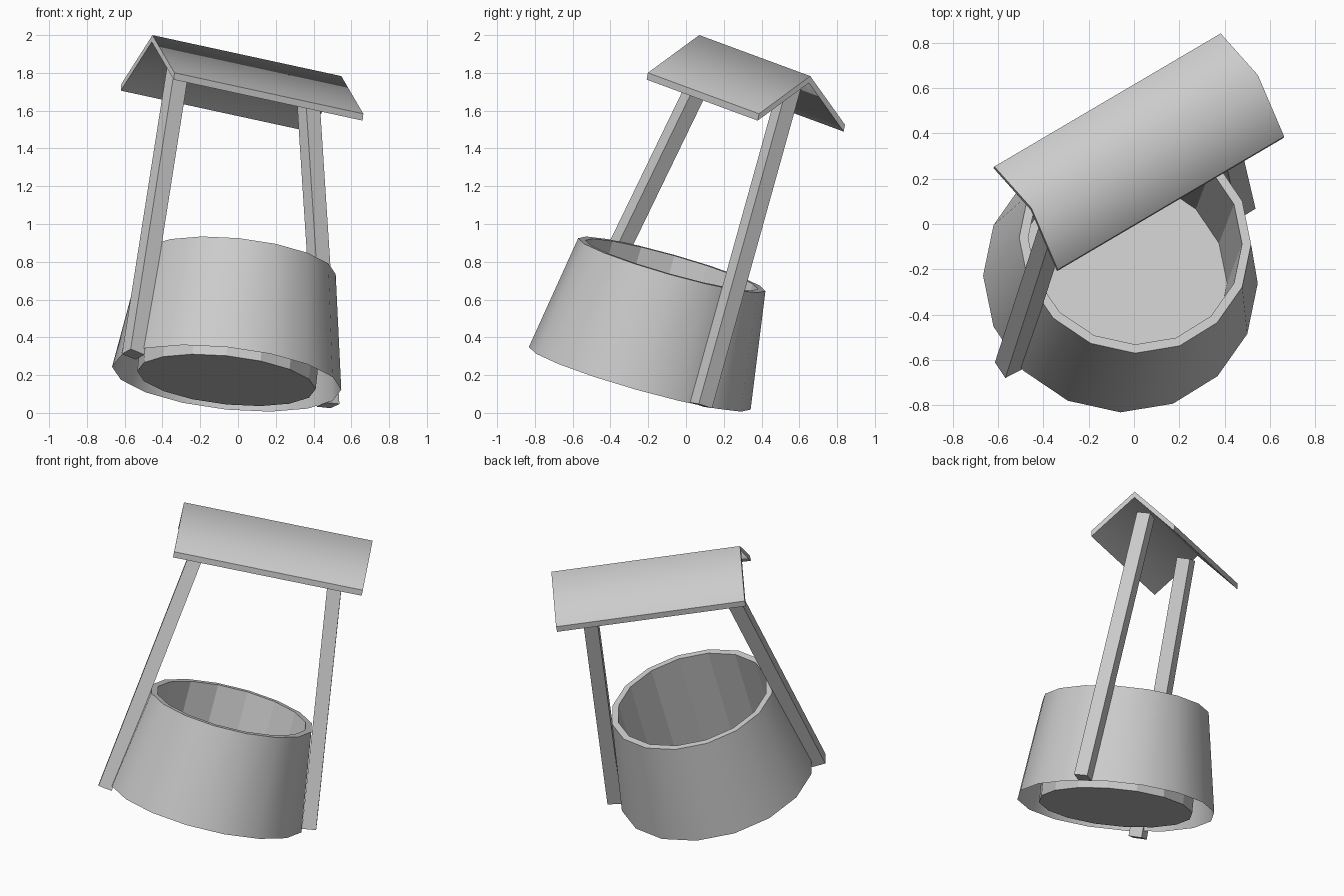
import bpy, bmesh, math
from mathutils import Vector, Matrix

cube = bpy.data.objects.get("Cube")
if cube:
    bpy.data.objects.remove(cube, do_unlink=True)

grey = bpy.data.materials.new("plain_grey")
grey.use_nodes = True
grey.diffuse_color = (0.6, 0.6, 0.6, 1)
grey.node_tree.nodes["Principled BSDF"].inputs["Base Color"].default_value = (0.6, 0.6, 0.6, 1)


def frame(origin, up, side):
    """Matrix at origin with z along up and x as near to side as possible."""
    z = Vector(up).normalized()
    x = Vector(side)
    x = (x - z * x.dot(z)).normalized()
    m = Matrix((x, z.cross(x), z)).transposed().to_4x4()
    m.translation = origin
    return m


def finish(name, bm, matrix):
    mesh = bpy.data.meshes.new(name)
    bm.to_mesh(mesh)
    bm.free()
    mesh.materials.append(grey)
    obj = bpy.data.objects.new(name, mesh)
    obj.matrix_world = matrix
    bpy.context.collection.objects.link(obj)
    return obj


# Well: tapered outer shell, flat rim, straight inner wall and a floor
SIDES = 16
base, top = Vector((-0.06, -0.245, 0.183)), Vector((0.005, -0.075, 0.785))
height = (top - base).length
bm = bmesh.new()


def ring(radius, z):
    step = math.tau / SIDES
    return [bm.verts.new((radius * math.cos(i * step), radius * math.sin(i * step), z))
            for i in range(SIDES)]


rings = [ring(0.61, 0), ring(0.515, height), ring(0.475, height), ring(0.475, -0.01)]
for level, (a, b) in enumerate(zip(rings, rings[1:])):
    for i in range(SIDES):
        j = (i + 1) % SIDES
        face = bm.faces.new((a[i], a[j], b[j], b[i]))
        face.smooth = level == 0
bm.faces.new(rings[-1])
finish("well_body", bm, frame(base, top - base, (1, 0, 0)))

# Roof: a bent slab extruded along the ridge, softly shaded over the ridge
ridge_start = Vector((-0.453, 0.07, 2.0))
ridge = Vector((1.0, 0.588, -0.217))
half, drop, thick = 0.269, 0.234, 0.037
profile = [(-half, -drop), (0, 0), (half, -drop),
           (half, -drop - thick), (0, -thick), (-half, -drop - thick)]
bm = bmesh.new()
near = [bm.verts.new((0, y, z)) for y, z in profile]
far = [bm.verts.new((ridge.length, y, z)) for y, z in profile]
count = len(profile)
for i in range(count):
    j = (i + 1) % count
    bm.faces.new((near[i], near[j], far[j], far[i])).smooth = True
for end in (near, far):
    bm.faces.new((end[0], end[1], end[4], end[5]))
    bm.faces.new((end[1], end[2], end[3], end[4]))
for e in bm.edges:
    on_ridge = all(abs(v.co.y) < 1e-5 for v in e.verts)
    along = abs(e.verts[0].co.x - e.verts[1].co.x) > 0.1
    e.smooth = on_ridge and along
bmesh.ops.recalc_face_normals(bm, faces=bm.faces)
roof_up = Vector((0.128, 0.203, 0.971))
roof_up -= ridge * (roof_up.dot(ridge) / ridge.length_squared)
finish("roof", bm, frame(ridge_start, roof_up, ridge))

# Posts: square beams leaning towards each other
posts = {
    "right_post": ((-0.555, -0.627, 0.31), (-0.312, 0.124, 1.86)),
    "left_post": ((0.477, 0.08, 0.04), (0.367, 0.55, 1.73)),
}
for name, (foot, head) in posts.items():
    foot, head = Vector(foot), Vector(head)
    axis = head - foot
    bm = bmesh.new()
    bmesh.ops.create_cube(bm, size=1)
    bmesh.ops.scale(bm, vec=(0.087, 0.087, axis.length), verts=bm.verts)
    finish(name, bm, frame((foot + head) / 2, axis, ridge))
